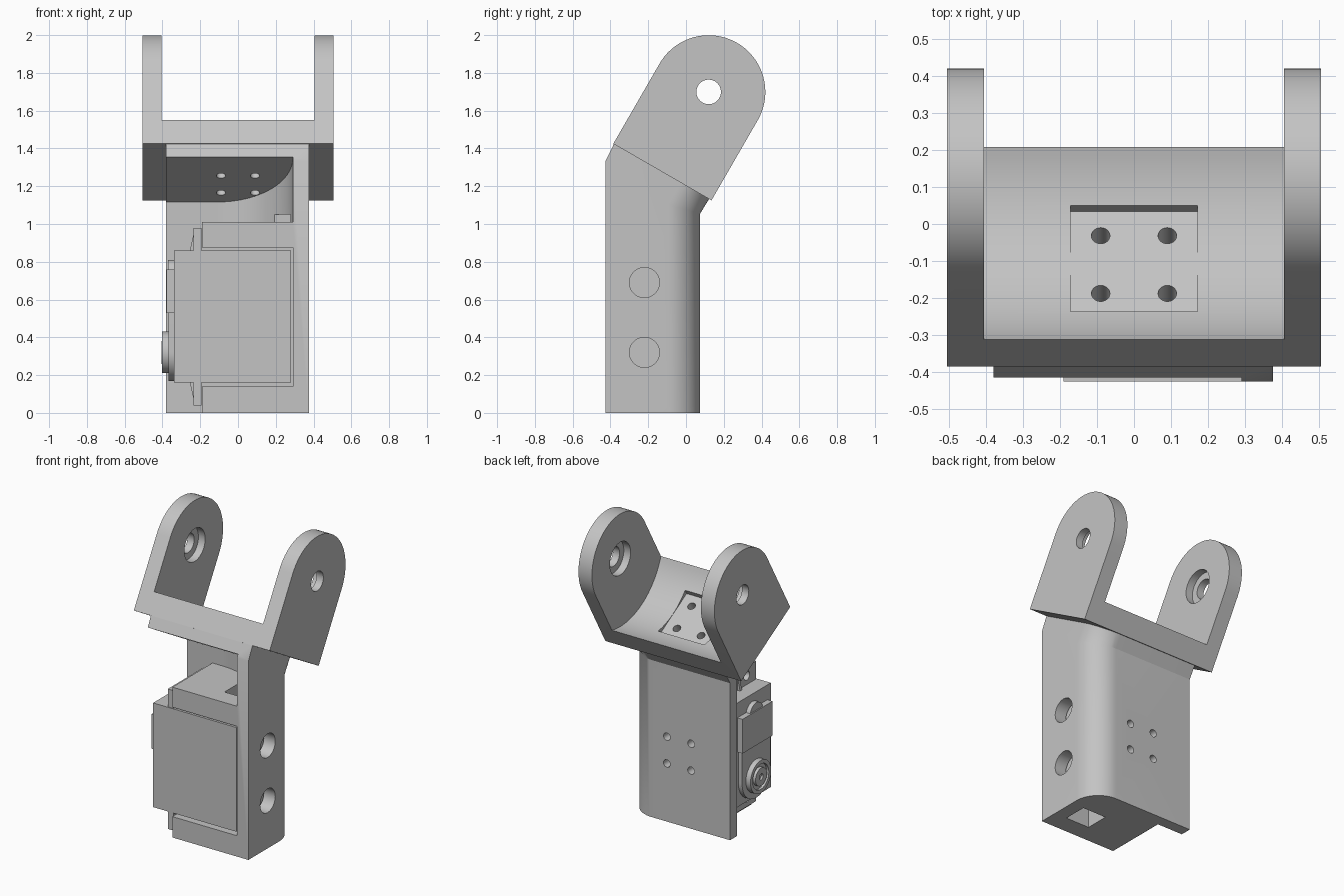
import bpy, bmesh
from math import radians, sin, cos, tan, pi
from mathutils import Matrix, Vector

cube = bpy.data.objects.get("Cube")
if cube:
    bpy.data.objects.remove(cube, do_unlink=True)

grey = bpy.data.materials.new("light_grey")
grey.use_nodes = True
grey.diffuse_color = (0.55, 0.55, 0.55, 1)
grey.node_tree.nodes["Principled BSDF"].inputs["Base Color"].default_value = (0.55, 0.55, 0.55, 1)

TILT = radians(30)
FORK = Matrix.Translation((0, -0.125, 1.275)) @ Matrix.Rotation(-TILT, 4, "X")
AXES = {"x": lambda a, b, h: (h, a, b),
        "y": lambda a, b, h: (a, h, b),
        "z": lambda a, b, h: (a, b, h)}


def arc(ca, cb, r, start, end, steps):
    angles = [radians(start + (end - start) * i / steps) for i in range(steps + 1)]
    return [(ca + r * cos(t), cb + r * sin(t)) for t in angles]


def circle(ca, cb, r, steps=40):
    return arc(ca, cb, r, 0, 360, steps)[:-1]


def rect(a0, a1, b0, b1):
    return [(a0, b0), (a1, b0), (a1, b1), (a0, b1)]


def prism(name, profile, h0, h1, axis="x", matrix=None):
    """Extrude a flat profile along an axis."""
    bm = bmesh.new()
    place = AXES[axis]
    low = [bm.verts.new(place(a, b, h0)) for a, b in profile]
    high = [bm.verts.new(place(a, b, h1)) for a, b in profile]
    bm.faces.new(low)
    bm.faces.new(high)
    n = len(profile)
    for i in range(n):
        j = (i + 1) % n
        bm.faces.new((low[i], low[j], high[j], high[i]))
    bmesh.ops.recalc_face_normals(bm, faces=bm.faces)
    mesh = bpy.data.meshes.new(name)
    bm.to_mesh(mesh)
    bm.free()
    if matrix:
        mesh.transform(matrix)
    mesh.materials.append(grey)
    obj = bpy.data.objects.new(name, mesh)
    bpy.context.scene.collection.objects.link(obj)
    return obj


def activate(obj):
    bpy.ops.object.select_all(action="DESELECT")
    obj.select_set(True)
    bpy.context.view_layer.objects.active = obj


def cut(obj, cutter):
    mod = obj.modifiers.new("cut", "BOOLEAN")
    mod.operation = "DIFFERENCE"
    mod.solver = "EXACT"
    mod.object = cutter
    cutter.hide_render = True
    activate(obj)
    bpy.ops.object.modifier_apply(modifier=mod.name)
    bpy.data.objects.remove(cutter, do_unlink=True)


def bolt_holes(obj, centres, h0, h1, axis, r=0.025, matrix=None):
    for a, b in centres:
        cut(obj, prism("cutter", circle(a, b, r, 24), h0, h1, axis, matrix))


square = [(x, y) for x in (-0.09, 0.09) for y in (-0.09, 0.09)]

# Fork: two round-ended ears joined by a curved saddle
ear_outline = [(-0.3, 0)] + [(0.3, 0)] + arc(0, 0.49, 0.3, 0, 180, 40)
fork = prism("fork", ear_outline, -0.505, 0.505, "x", FORK)
cut(fork, prism("cutter", circle(0, 0.49, 0.457, 96), -0.405, 0.405, "x", FORK))
cut(fork, prism("cutter", circle(0, 0.49, 0.11), -0.455, 0.455, "x", FORK))
cut(fork, prism("cutter", circle(0, 0.49, 0.065), -0.6, 0.6, "x", FORK))
cut(fork, prism("cutter", rect(-0.172, 0.172, -0.165, 0.165), 0.031, 0.2, "z", FORK))
bolt_holes(fork, square, -0.1, 0.1, "z", matrix=FORK)

# Body: bent block with one rounded back corner
body = prism("body", [(-0.425, 0), (0.075, 0), (0.075, 1.055), (0.122, 1.1325),
                      (-0.382, 1.4235), (-0.425, 1.335)], -0.38, 0.375)
bm = bmesh.new()
bm.from_mesh(body.data)
corner = [e for e in bm.edges if all(v.co.x > 0.37 and v.co.y > 0.07 for v in e.verts)]
bmesh.ops.bevel(bm, geom=corner, offset=0.17, segments=14, profile=0.5, affect="EDGES")
bm.to_mesh(body.data)
bm.free()

# Upper hollow with a large inner round, under the sloping top plate
hollow = prism("cutter", [(-0.6, -0.6), (0.29, -0.6)] + arc(-0.11, -0.4, 0.4, 0, 90, 24)
               + [(-0.6, 0)], 1.01, 1.6, "z")
for v in hollow.data.vertices:
    if v.co.z > 1.5:
        v.co.z = 1.1885 - (v.co.y + 0.125) * tan(TILT)
cut(body, hollow)
# Open side strip, motor bay and cable slot
cut(body, prism("cutter", rect(-0.6, -0.19, -0.6, 0), -0.2, 1.03, "z"))
cut(body, prism("cutter", rect(-0.5, 0.29, -0.6, 0), 0.14, 0.875, "z"))
cut(body, prism("cutter", rect(0.11, 0.285, -0.3, -0.14), -0.2, 1.05, "z"))
# Side access holes, back panel holes and top plate holes
bolt_holes(body, [(-0.22, 0.32), (-0.22, 0.69)], 0.25, 0.6, "x", r=0.08)
bolt_holes(body, [(x, 0.48 + z) for x, z in square], -0.05, 0.2, "y")
bolt_holes(body, square, -0.13, 0.1, "z", matrix=FORK)

# Motor case and its output end
motor = prism("motor_case", rect(-0.415, -0.03, 0.16, 0.86), -0.34, 0.28)
gear_plate = prism("gear_plate", arc(-0.22, 0.32, 0.15, 180, 360, 32)
                   + [(-0.07, 0.56), (-0.37, 0.56)], -0.368, -0.34)
prism("gear_cover", rect(-0.38, -0.06, 0.53, 0.76), -0.378, -0.34)
prism("cover_bump", circle(-0.22, 0.74, 0.07), -0.37, -0.34)
output_disc = prism("output_disc", circle(-0.22, 0.32, 0.11), -0.402, -0.365)
cut(output_disc, prism("cutter", circle(-0.22, 0.32, 0.085), -0.5, -0.385))
hub = prism("output_hub", circle(-0.22, 0.32, 0.06), -0.405, -0.38)
cut(hub, prism("cutter", circle(-0.22, 0.32, 0.02, 20), -0.5, -0.392))

# Mounting tabs with holes and stiffening ribs, above and below the motor
for side, name in ((1, "upper"), (-1, "lower")):
    edge = 0.51 + side * 0.35
    z0, z1 = sorted((edge - side * 0.01, edge + side * 0.12))
    tab = prism(name + "_tab", rect(-0.41, -0.035, z0, z1), -0.235, -0.192)
    bolt_holes(tab, [(-0.31, edge + side * 0.06), (-0.13, edge + side * 0.06)],
               -0.4, 0, "x", r=0.03)
    prism(name + "_rib", [(-0.255, edge), (-0.23, edge), (-0.23, edge + side * 0.11)],
          -0.23, -0.21, "y")

for obj in list(bpy.context.scene.objects):
    if obj.type == "MESH" and grey.name in obj.data.materials:
        activate(obj)
        bpy.ops.object.shade_smooth_by_angle(angle=radians(30))
